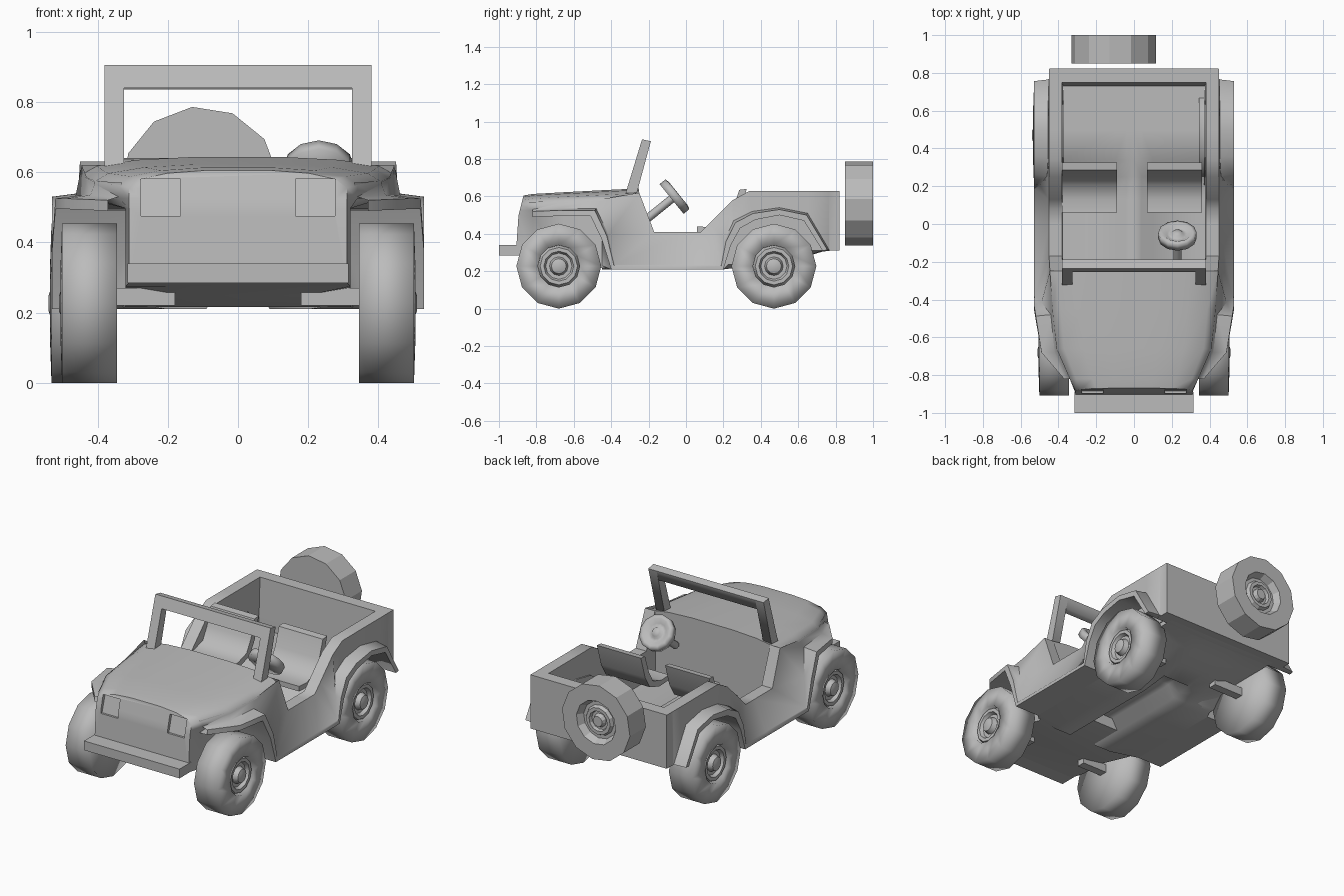
import bpy, bmesh, math
from mathutils import Vector, Matrix

if "Cube" in bpy.data.objects:
    bpy.data.objects.remove(bpy.data.objects["Cube"])

paint = bpy.data.materials.new("plain_grey")
paint.diffuse_color = (0.5, 0.5, 0.5, 1)
paint.use_nodes = True
paint.node_tree.nodes["Principled BSDF"].inputs["Base Color"].default_value = paint.diffuse_color


def finish(name, bm, smooth=None, recalc=True):
    if recalc:
        bmesh.ops.recalc_face_normals(bm, faces=bm.faces)
    me = bpy.data.meshes.new(name)
    bm.to_mesh(me)
    bm.free()
    me.materials.append(paint)
    ob = bpy.data.objects.new(name, me)
    bpy.context.collection.objects.link(ob)
    if smooth:
        bpy.ops.object.select_all(action='DESELECT')
        ob.select_set(True)
        bpy.context.view_layer.objects.active = ob
        bpy.ops.object.shade_smooth_by_angle(angle=math.radians(smooth))
    return ob


def box(name, lo, hi):
    lo, hi = Vector(lo), Vector(hi)
    s = hi - lo
    bm = bmesh.new()
    m = Matrix.Translation((lo + hi) / 2) @ Matrix.Diagonal((s.x, s.y, s.z, 1))
    bmesh.ops.create_cube(bm, size=1, matrix=m)
    return finish(name, bm)


def prism(name, profile, x0, x1, smooth=None):
    bm = bmesh.new()
    a = [bm.verts.new((x0, y, z)) for y, z in profile]
    b = [bm.verts.new((x1, y, z)) for y, z in profile]
    bm.faces.new(a)
    bm.faces.new(b[::-1])
    n = len(a)
    for i in range(n):
        j = (i + 1) % n
        bm.faces.new((a[i], b[i], b[j], a[j]))
    return finish(name, bm, smooth)


def lathe(name, profile, matrix, sides=12, smooth=None, turn=0.0):
    """Revolve (radius, height) points around local z."""
    bm = bmesh.new()
    rings = []
    for r, h in profile:
        if r == 0:
            rings.append([bm.verts.new((0, 0, h))] * sides)
        else:
            rings.append([bm.verts.new((r * math.cos(t), r * math.sin(t), h))
                          for t in (2 * math.pi * (k + turn) / sides for k in range(sides))])
    for p, q in zip(rings, rings[1:]):
        for k in range(sides):
            j = (k + 1) % sides
            bm.faces.new(list(dict.fromkeys((p[k], p[j], q[j], q[k]))))
    bm.transform(matrix)
    return finish(name, bm, smooth)


# Body tub side, one column per station from front to rear:
# lip (y, z, x), shoulder (y, z, x), rim (y, z, x)
columns = [
    (-.82, .49, .37, -.82, .53, .34, -.84, .57, .33),
    (-.68, .495, .49, -.68, .535, .42, -.66, .575, .405),
    (-.51, .495, .52, -.48, .535, .44, -.45, .585, .43),
    (-.45, .37, .53, -.415, .395, .49, -.25, .62, .445),
    (-.40, .21, .53, -.38, .235, .525, -.17, .41, .45),
    (0.0, .21, .53, 0.0, .235, .525, 0.0, .41, .45),
    (.20, .21, .53, .185, .235, .525, .08, .41, .45),
    (.24, .34, .53, .205, .365, .50, .13, .46, .45),
    (.29, .43, .53, .255, .47, .46, .25, .58, .45),
    (.37, .475, .53, .355, .52, .455, .34, .63, .45),
    (.50, .50, .53, .50, .54, .455, .50, .63, .45),
    (.63, .47, .53, .65, .51, .455, .65, .63, .45),
    (.73, .31, .53, .765, .315, .455, .76, .63, .45),
    (.732, .31, .45, .767, .315, .45, .765, .63, .45),
    (.77, .31, .45, .82, .312, .45, .82, .63, .45),
]
# underside heights at the outer edge and along the belly
under = [.25, .25, .25, .23, .21, .21, .21, .25, .29, .31, .31, .31, .31, .31, .31]
belly = [.25, .25, .25, .21, .21, .21, .21, .215, .22, .23, .25, .275, .305, .305, .31]
bm = bmesh.new()
grid = []
for i, (ly, lz, lx, my, mz, mx, ty, tz, tx) in enumerate(columns):
    zb = belly[i]
    zf = .235 if i < 9 else .335
    bump = .07 if i < 9 else 0
    well = .32 if i < 4 else .37
    pts = [(0, ly, zb + bump), (.05, ly, zb + bump), (.09, ly, zb), (.2, ly, zb),
           (well, ly, under[i]), (well, ly, lz), (lx, ly, lz),
           (lx, ly + (my - ly) * .75, lz + (mz - lz) * .75), (mx, my, mz), (tx, ty, tz),
           (.38, ty, tz), (.375, ty, zf), (.10, ty, zf), (.04, ty, zf + bump), (0, ty, zf + bump)]
    grid.append([bm.verts.new(p) for p in pts])
for i in range(len(grid) - 1):
    rows = range(5, 9) if i < 3 else range(14)
    for r in rows:
        bm.faces.new((grid[i][r], grid[i + 1][r], grid[i + 1][r + 1], grid[i][r + 1]))
bmesh.ops.delete(bm, geom=[v for v in bm.verts if not v.link_faces], context='VERTS')
bm.normal_update()
outer = max(bm.faces, key=lambda f: abs(f.normal.x) * f.calc_center_median().x)
if outer.normal.x < 0:
    bmesh.ops.reverse_faces(bm, faces=bm.faces)
tub = finish("body_tub", bm, 62, recalc=False)
tub.modifiers.new("mirror", 'MIRROR').use_clip = True

# Tail panel
prism("tail_panel", [(.73, .31), (.822, .31), (.822, .63), (.75, .63), (.735, .4)], -.448, .448)

# Hood and nose, lofted through (y, half width, top height, lower half width, bottom)
stations = [(-.89, .31, .605, .31, .285), (-.82, .34, .613, .32, .275), (-.66, .41, .622, .32, .25),
            (-.45, .432, .633, .32, .216), (-.25, .445, .643, .38, .216)]
bm = bmesh.new()
rings = []
for i, (y, w, zc, lo, zb) in enumerate(stations):
    half = [(.3 * w, zc), (.65 * w, zc - .008), (.9 * w, zc - .025), (w, zc - .05),
            (w, .525), (lo, .497), (lo, max(zb, .27 if i < 3 else zb)), (.2, zb)]
    full = half + [(-x, z) for x, z in reversed(half)]
    # the front face leans back towards the top
    rings.append([bm.verts.new((x, y + (max(-.02, (z - .52) * .25) if i == 0 else 0), z))
                  for x, z in full])
n = len(rings[0])
for a, b in zip(rings, rings[1:]):
    for k in range(n):
        bm.faces.new((a[k], a[(k + 1) % n], b[(k + 1) % n], b[k]))
for ring in (rings[0], rings[-1]):
    for k in range(n // 2 - 1):
        bm.faces.new((ring[k], ring[k + 1], ring[n - 2 - k], ring[n - 1 - k]))
hood = finish("hood", bm, 60)

# Headlight recesses
for side in (-1, 1):
    x = side * .22
    cutter = prism("headlight_cutter", [(-1, .475), (-.885, .475), (-.855, .58), (-1, .58)],
                   x - .056, x + .056)
    cutter.hide_render = True
    cutter.hide_set(True)
    cut = hood.modifiers.new("headlight", 'BOOLEAN')
    cut.operation = 'DIFFERENCE'
    cut.object = cutter

# Bumper
box("front_bumper", (-.315, -1, .285), (.315, -.89, .34))

# Windshield frame
for side in (-1, 1):
    prism("windshield_post", [(-.325, .61), (-.265, .61), (-.188, .895), (-.235, .905)],
          side * .325, side * .38, 80)
prism("windshield_top", [(-.255, .84), (-.205, .835), (-.188, .895), (-.235, .905)], -.38, .38, 80)

# Seats, thin curved shells
for x0, x1 in ((-.38, -.09), (.07, .36)):
    prism("seat", [(.06, .41), (.06, .44), (.13, .435), (.21, .46), (.25, .53), (.285, .635),
                   (.325, .64), (.285, .51), (.24, .435), (.15, .405)], x0, x1, 60)

# Steering wheel and column
axis = Vector((0, .78, .63)).to_track_quat('Z', 'Y').to_matrix().to_4x4()
at = Matrix.Translation((.23, -.06, .6)) @ axis
lathe("steering_wheel", [(0, -.022), (.102, -.022), (.102, .018), (.08, .024),
                         (.055, .005), (.035, .005), (.025, .02), (0, .022)], at, 12, 100)
lathe("steering_column", [(0, -.22), (.022, -.22), (.022, -.01), (0, -.01)], at, 8, 50)

# Wheels and axles
tyre = [(0, 0), (.227, 0), (.227, .156), (.112, .16), (.112, .12), (0, .12)]
hub = [(.112, .125), (.1, .15), (.08, .15), (.07, .13), (.05, .13), (.04, .158), (.02, .165), (0, .165)]
for y in (-.68, .47):
    for side in (-1, 1):
        x = side * (.375 if (side < 0 and y > 0) else .345)
        m = Matrix.Translation((x, y, .227)) @ Matrix.Rotation(side * math.pi / 2, 4, 'Y')
        lathe("tyre", tyre, m, 12, 100)
        lathe("wheel_hub", hub, m, 12, 50)
        box("axle", (min(side * .18, x), y - .025, .22), (max(side * .18, x), y + .025, .27))

# Spare wheel on the tail
spare = [(0, 0), (.225, 0), (.225, .15), (.13, .15), (.11, .11), (.09, .11), (.08, .13),
         (.06, .13), (.055, .11), (.04, .11), (.03, .135), (0, .135)]
m = Matrix.Translation((-.107, .85, .562)) @ Matrix.Rotation(-math.pi / 2, 4, 'X')
lathe("spare_wheel", spare, m, 12, None, -.2)
